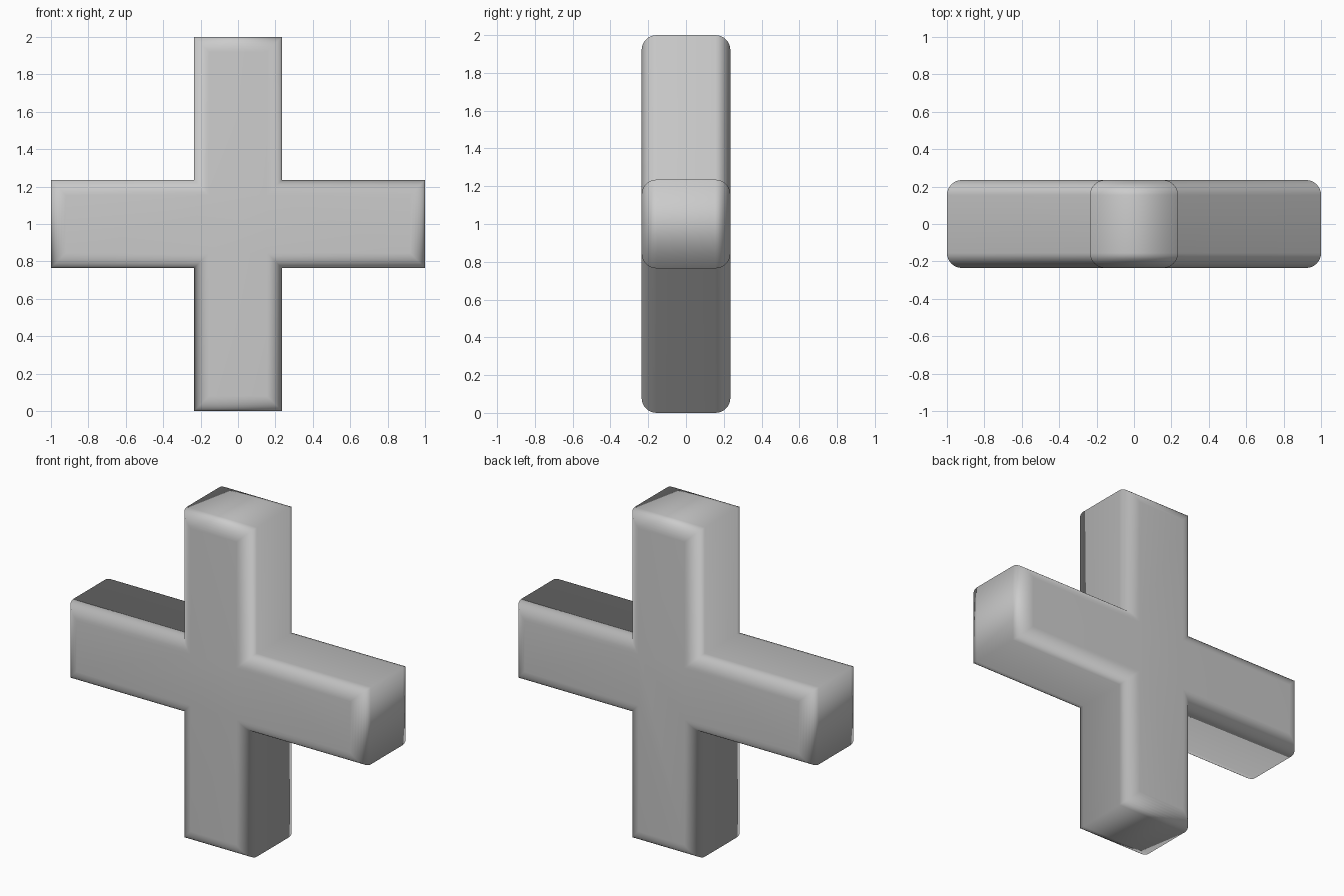
import bpy, bmesh
from math import sin, cos, pi

if "Cube" in bpy.data.objects:
    bpy.data.objects.remove(bpy.data.objects["Cube"])

W, R, SEG = 0.235, 0.08, 8   # half thickness, rim radius, rim segments


def cross_outline(inset):
    """Plus-shaped outline, moved inwards by inset."""
    a, w = 1 - inset, W - inset
    pts = [(w, w), (w, a), (-w, a)]
    out = []
    for _ in range(4):
        out += pts
        pts = [(-z, x) for x, z in pts]
    return out


bm = bmesh.new()

# Rounded rim at the front and back, straight sides between
steps = [pi / 2 * i / SEG for i in range(SEG + 1)]
front = [(-(W - R) - R * cos(t), R * (1 - sin(t))) for t in steps]
section = front + [(-y, d) for y, d in reversed(front)]
rings = [[bm.verts.new((x, y, z + 1)) for x, z in cross_outline(d)]
         for y, d in section]
for a, b in zip(rings, rings[1:]):
    n = len(a)
    for i in range(n):
        j = (i + 1) % n
        bm.faces.new((a[i], a[j], b[j], b[i]))

# Flat front and back faces
bm.faces.new(rings[0])
bm.faces.new(rings[-1])
bmesh.ops.remove_doubles(bm, verts=bm.verts, dist=1e-5)
bmesh.ops.recalc_face_normals(bm, faces=bm.faces)
for f in bm.faces:
    f.smooth = True

mesh = bpy.data.meshes.new("cross")
bm.to_mesh(mesh)
bm.free()
bpy.context.collection.objects.link(bpy.data.objects.new("cross", mesh))
